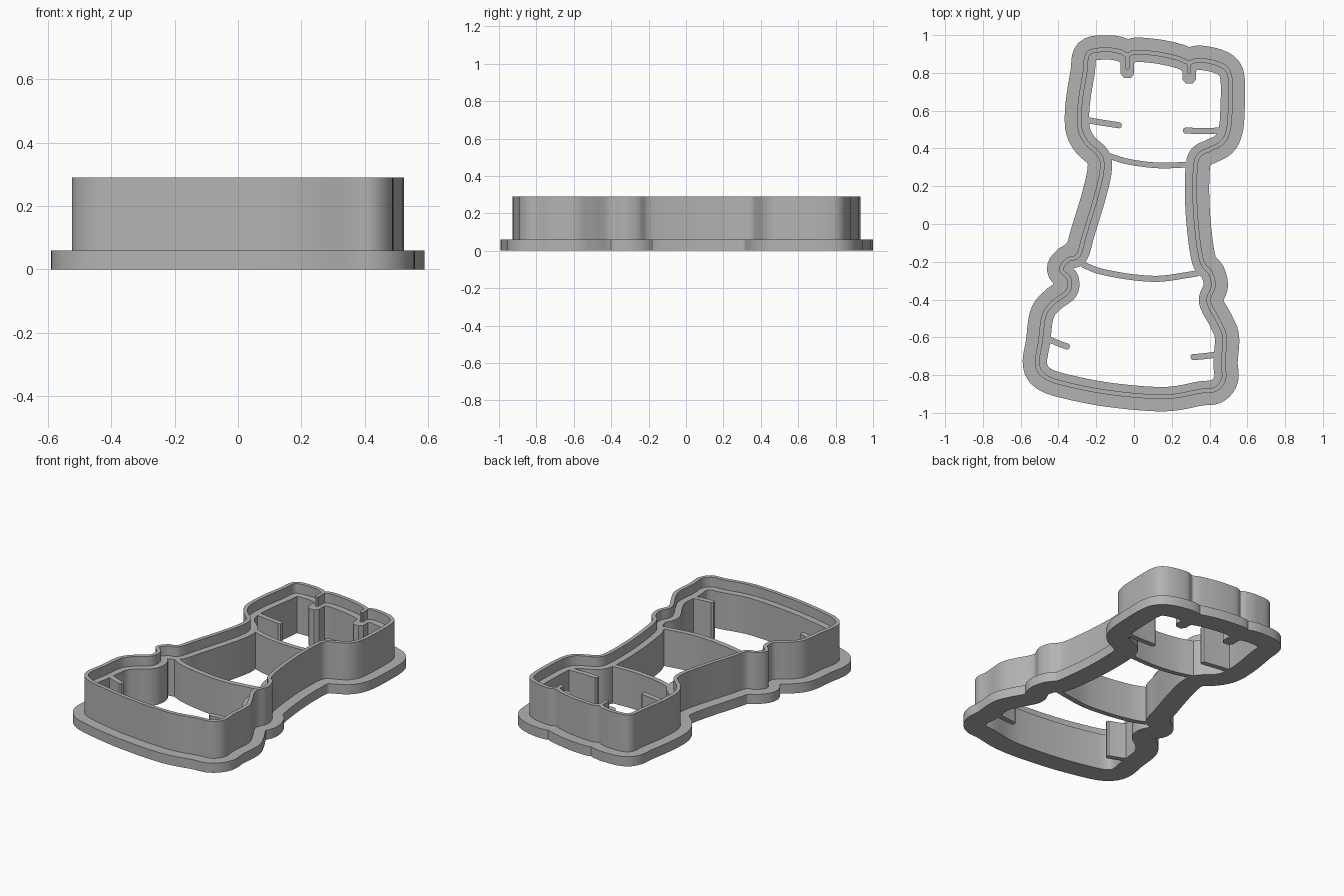
import bpy
from mathutils import Vector

if "Cube" in bpy.data.objects:
    bpy.data.objects.remove(bpy.data.objects["Cube"], do_unlink=True)

grey = bpy.data.materials.new("light grey plastic")
grey.use_nodes = True
COLOUR = (0.45, 0.45, 0.45, 1)
grey.diffuse_color = COLOUR
grey.node_tree.nodes["Principled BSDF"].inputs["Base Color"].default_value = COLOUR


def smooth_path(points, closed, steps=6):
    """Catmull-Rom curve through a few points."""
    pts = [Vector(p) for p in points]
    n = len(pts)
    if not closed:
        pts = [2 * pts[0] - pts[1]] + pts + [2 * pts[-1] - pts[-2]]
    out = []
    for i in range(n if closed else n - 1):
        if closed:
            a, b, c, d = (pts[(i + k) % n] for k in (-1, 0, 1, 2))
        else:
            a, b, c, d = pts[i:i + 4]
        for s in range(steps):
            t = s / steps
            out.append(0.5 * (2 * b + (c - a) * t + (2 * a - 5 * b + 4 * c - d) * t * t
                              + (3 * b - a - 3 * c + d) * t ** 3))
    if not closed:
        out.append(pts[-2])
    return out


def gap(p, a, b):
    """Distance from a point to a segment."""
    ab = b - a
    t = max(0, min(1, (p - a).dot(ab) / max(ab.length_squared, 1e-12)))
    return (p - a - ab * t).length


def offset(loop, dist):
    """Parallel loop of a clockwise outline, outward if positive, without overlaps."""
    n = len(loop)
    out = []
    for i, p in enumerate(loop):
        d = (loop[(i + 1) % n] - loop[i - 1]).normalized()
        q = p + Vector((-d.y, d.x)) * dist
        if min(gap(q, loop[j - 1], loop[j]) for j in range(n)) > abs(dist) - 0.0015:
            out.append(q)
    return out


def stroke(points, half):
    """Outline of a thick line with blunt rounded ends."""
    path = smooth_path(points, False)
    left, right = [], []
    for i, p in enumerate(path):
        d = (path[min(i + 1, len(path) - 1)] - path[max(i - 1, 0)]).normalized()
        side = Vector((-d.y, d.x)) * half
        left.append(p + side)
        right.append(p - side)
    d0 = (path[0] - path[1]).normalized() * half * 0.6
    d1 = (path[-1] - path[-2]).normalized() * half * 0.6
    cap0 = [path[0] + d0 + (q - path[0]) * 0.5 for q in (right[0], left[0])]
    cap1 = [path[-1] + d1 + (q - path[-1]) * 0.5 for q in (left[-1], right[-1])]
    return cap0 + left + cap1 + right[::-1]


def slab(name, loops, z0, z1):
    """Extruded flat shape; a second loop is a hole."""
    cu = bpy.data.curves.new(name, 'CURVE')
    cu.dimensions = '2D'
    cu.fill_mode = 'BOTH'
    cu.extrude = (z1 - z0) / 2
    for loop in loops:
        sp = cu.splines.new('POLY')
        sp.points.add(len(loop) - 1)
        for pt, v in zip(sp.points, loop):
            pt.co = (v.x, v.y, 0, 1)
        sp.use_cyclic_u = True
    ob = bpy.data.objects.new(name, cu)
    ob.location.z = (z0 + z1) / 2
    bpy.context.collection.objects.link(ob)
    cu.materials.append(grey)
    bpy.ops.object.select_all(action='DESELECT')
    ob.select_set(True)
    bpy.context.view_layer.objects.active = ob
    bpy.ops.object.convert(target='MESH')
    ob = bpy.context.object
    bpy.ops.object.shade_smooth_by_angle(angle=0.5)
    return ob


# Centre line of the cutting wall, clockwise from the top left
OUTLINE = [
    (-.24, .905), (-.14, .922), (-.07, .912), (-.035, .895), (.01, .91), (.13, .9),
    (.24, .875), (.29, .855), (.34, .868), (.43, .853), (.49, .82), (.51, .76),
    (.51, .63), (.50, .50), (.465, .43), (.40, .395), (.345, .365), (.325, .30),
    (.322, .13), (.335, -.05), (.36, -.20), (.405, -.26), (.42, -.33), (.395, -.41),
    (.45, -.52), (.48, -.60), (.472, -.73), (.475, -.82), (.43, -.875), (.35, -.885),
    (.16, -.915), (-.13, -.892), (-.37, -.845), (-.475, -.805), (-.512, -.74),
    (-.495, -.62), (-.475, -.48), (-.42, -.41), (-.35, -.355), (-.345, -.29),
    (-.385, -.24), (-.35, -.19), (-.295, -.165), (-.26, -.05), (-.205, .13),
    (-.17, .28), (-.18, .36), (-.25, .43), (-.287, .51), (-.285, .64), (-.26, .80)]
line = smooth_path(OUTLINE, True)
flange_out, wall_out, wall_in, ledge_in = (offset(line, d) for d in (.077, .012, -.012, -.052))

FLANGE_TOP, LEDGE_TOP, WALL_TOP = 0.06, 0.23, 0.29
slab("base_flange", [flange_out, wall_out], 0, FLANGE_TOP)
slab("cutting_wall", [wall_out, wall_in], 0, WALL_TOP)
slab("inner_ledge", [wall_in, ledge_in], 0, LEDGE_TOP)

# Imprint ribs: path and half width
RIBS = {
    "collar_rib": ([(-.145, .365), (-.03, .33), (.13, .31), (.30, .315)], .015),
    "base_rib": ([(-.27, -.215), (-.18, -.25), (-.02, -.28), (.13, -.29), (.27, -.272), (.34, -.26)], .016),
    "upper_right_mark": ([(-.25, .55), (-.16, .535), (-.075, .522)], .016),
    "upper_left_mark": ([(.27, .495), (.37, .492), (.46, .495)], .016),
    "lower_right_mark": ([(-.45, -.61), (-.40, -.632), (-.35, -.65)], .016),
    "lower_left_mark": ([(.31, -.705), (.37, -.70), (.45, -.69)], .016),
    "right_notch_mark": ([(-.035, .87), (-.035, .83), (-.035, .795)], .036),
    "left_notch_mark": ([(.29, .83), (.292, .80), (.293, .765)], .036),
}
for name, (path, half) in RIBS.items():
    slab(name, [stroke(path, half)], 0, LEDGE_TOP)

# Full height tabs between the battlements
slab("right_notch_tab", [stroke([(-.035, .89), (-.035, .86), (-.035, .825)], .011)], 0.01, WALL_TOP)
slab("left_notch_tab", [stroke([(.29, .85), (.291, .83), (.292, .80)], .011)], 0.01, WALL_TOP)
